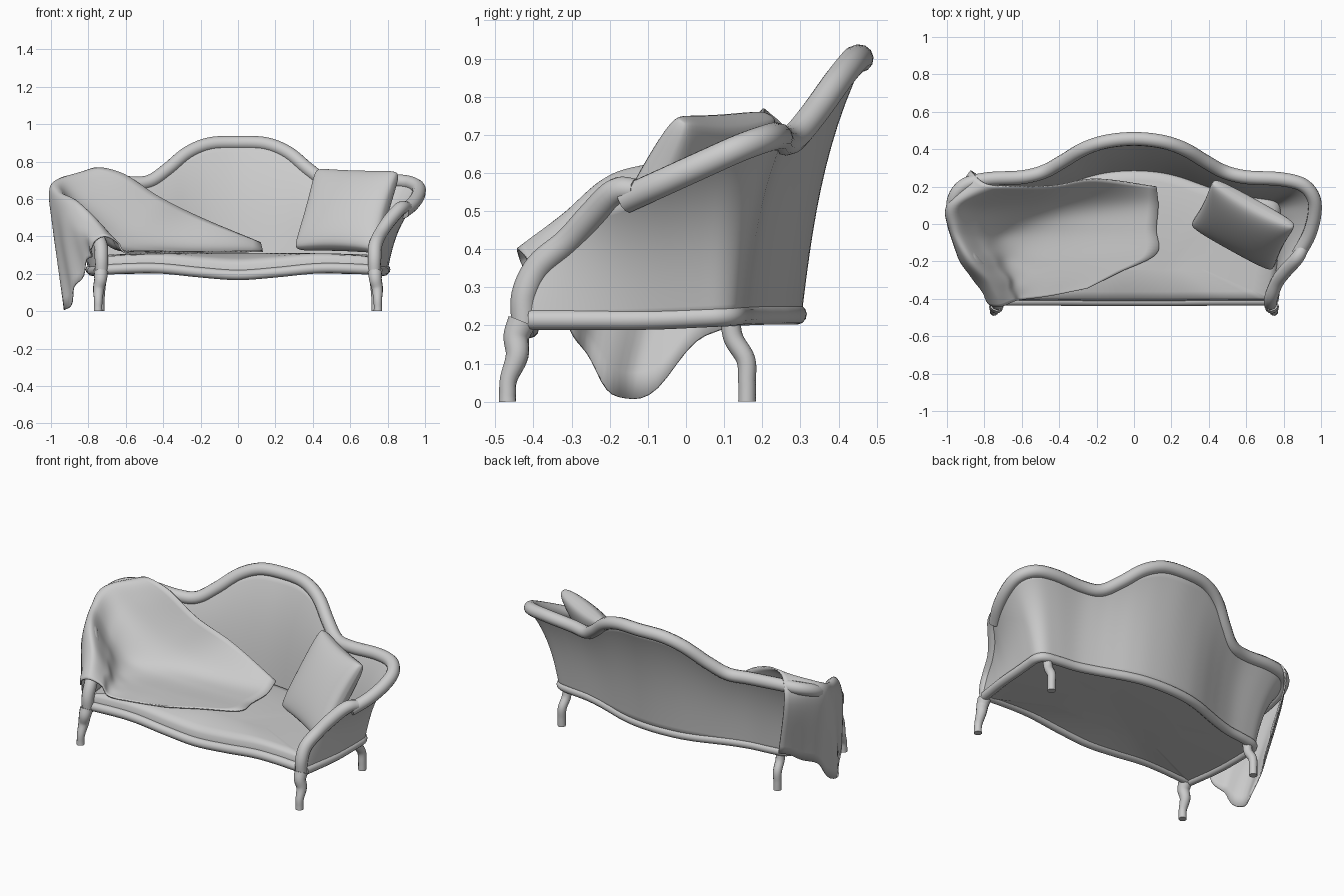
import bpy, math
from mathutils import Vector

if "Cube" in bpy.data.objects:
    bpy.data.objects.remove(bpy.data.objects["Cube"])

def spline(pts, n=6):
    """Catmull-Rom samples through points of any dimension."""
    p = [Vector(q) for q in pts]
    p = [2 * p[0] - p[1]] + p + [2 * p[-1] - p[-2]]
    out = []
    for i in range(1, len(p) - 2):
        a, b, c, d = p[i - 1:i + 3]
        for k in range(n):
            t = k / n
            out.append(0.5 * (2 * b + (c - a) * t + (2 * a - 5 * b + 4 * c - d) * t * t
                              + (3 * b - a - 3 * c + d) * t ** 3))
    return out + [p[-2]]

def mirror(half):
    """Extend a right-hand path that ends on x = 0 to the left side (x is item 0, and 3 if paired)."""
    return list(half) + [tuple(-c if i in (0, 3) else c for i, c in enumerate(q))
                         for q in reversed(half[:-1])]

def smooth(ob, angle=50):
    bpy.ops.object.select_all(action='DESELECT')
    ob.select_set(True)
    bpy.context.view_layer.objects.active = ob
    bpy.ops.object.shade_smooth_by_angle(angle=math.radians(angle))

def mesh(name, verts, faces, thick=0.0, offset=0.0):
    me = bpy.data.meshes.new(name)
    me.from_pydata([tuple(v) for v in verts], [], faces)
    ob = bpy.data.objects.new(name, me)
    bpy.context.collection.objects.link(ob)
    if thick:
        m = ob.modifiers.new("thickness", 'SOLIDIFY')
        m.thickness, m.offset = thick, offset
    smooth(ob)
    return ob

def grid(name, rows, thick=0.0, offset=0.0):
    w = len(rows[0])
    faces = [(j * w + i, j * w + i + 1, (j + 1) * w + i + 1, (j + 1) * w + i)
             for j in range(len(rows) - 1) for i in range(w - 1)]
    return mesh(name, [v for r in rows for v in r], faces, thick, offset)

def tube(name, pts, radius, n=6):
    """Round bar; points are x, y, z with an optional fourth value as radius."""
    cu = bpy.data.curves.new(name, 'CURVE')
    cu.dimensions, cu.bevel_depth, cu.bevel_resolution = '3D', 1.0, 4
    cu.use_fill_caps = True
    samples = spline(pts, n)
    sp = cu.splines.new('POLY')
    sp.points.add(len(samples) - 1)
    for p, s in zip(sp.points, samples):
        p.co = (s[0], s[1], s[2], 1)
        p.radius = s[3] if len(s) > 3 else radius
    ob = bpy.data.objects.new(name, cu)
    bpy.context.collection.objects.link(ob)
    bpy.ops.object.select_all(action='DESELECT')
    ob.select_set(True)
    bpy.context.view_layer.objects.active = ob
    bpy.ops.object.convert(target='MESH')
    smooth(bpy.context.object)

# Rail path (x, y, z) and the matching points on the base (x, y), right half
post_part = [(.73, -.425, .28, .745, -.41), (.735, -.385, .35, .75, -.38),
             (.765, -.31, .42, .76, -.31), (.81, -.25, .49, .77, -.24)]
rail_part = [(.88, -.16, .53, .778, -.15), (.935, -.06, .575, .782, -.06),
             (.965, .05, .625, .786, .03), (.96, .14, .665, .785, .09),
             (.9, .21, .69, .755, .125), (.78, .24, .695, .68, .14),
             (.6, .25, .685, .56, .155), (.48, .28, .69, .45, .185),
             (.38, .335, .755, .35, .22), (.27, .40, .845, .25, .255),
             (.15, .44, .893, .14, .28), (0, .455, .9, 0, .29)]

# Top rail
tube("top_rail", mirror([p[:3] for p in rail_part]), .037)

# Upholstered back and arms: loft from base to rail
rows = []
path = spline(mirror(post_part + rail_part), 5)
for k in range(13):
    t = k / 12
    f = .5 * t + .5 * t ** 3
    rows.append([(s[3] + (s[0] - s[3]) * f, s[4] + (s[1] - s[4]) * f,
                  .22 + (s[2] - .22) * t) for s in path])
grid("back_and_arms", rows, .025)

# Base rails: side and back, then the waved front
base_half = [(p[3], p[4], .215 + .014 * max(0, min(1, (p[4] + .1) / .3)))
             for p in post_part + rail_part]
back_base = mirror(base_half)
front_base = mirror([(.745, -.41, .22), (.55, -.41, .229), (.4, -.41, .227),
                     (.2, -.412, .207), (0, -.412, .193)])
tube("base_rail", back_base, .027)
tube("front_base_rail", front_base, .027)

# Seat: domed rings inside the base outline, closed below
ring = spline(back_base, 4)[:-1] + spline([(-x, y, z) for x, y, z in front_base], 6)[:-1]
n = len(ring)
mid = Vector((0, -.08, 0))
verts, faces = [], []
levels = [(.5, -.01), (1, -.01), (1, .02), (.985, .055), (.95, .072), (.85, .08), (.5, .085)]
for s, h in levels:
    for r in ring:
        v = mid + (r - mid) * s
        w = max(0, (s - .5) * 2)
        verts.append((v.x, v.y, .225 + (r.z - .225) * w + h))
for j in range(len(levels) - 1):
    for i in range(n):
        k = (i + 1) % n
        faces.append((j * n + i, j * n + k, (j + 1) * n + k, (j + 1) * n + i))
faces += [tuple(range(n))[::-1], tuple(range((len(levels) - 1) * n, len(levels) * n))]
mesh("seat", verts, faces)

# Arm posts and legs on both sides
for side, s in (("right", 1), ("left", -1)):
    def flip(pts):
        return [(s * p[0], *p[1:]) for p in pts]
    tube(side + "_arm_post", flip([(.905, -.13, .555, .03), (.87, -.185, .55, .036),
         (.81, -.25, .485, .037), (.765, -.31, .42, .036), (.735, -.385, .355, .037),
         (.73, -.422, .28, .036), (.73, -.425, .2, .033)]), .036)
    tube(side + "_front_leg", flip([(.733, -.43, .21, .038), (.735, -.445, .17, .034),
         (.745, -.443, .12, .03), (.747, -.465, .06, .023), (.748, -.468, .02, .022),
         (.748, -.468, 0, .023)]), .03)
    tube(side + "_rear_leg", flip([(.73, .115, .22, .026), (.73, .125, .165, .026),
         (.735, .157, .11, .025), (.737, .16, .05, .023), (.737, .16, 0, .023)]), .024)

# Pillow leaning in the right corner
wide, tall = Vector((.22, -.122, -.007)), Vector((.058, .115, .212))
out = wide.cross(tall).normalized()
centre = Vector((.583, -.005, .537))
N = 24
for name, sgn in (("pillow_front", 1), ("pillow_back", -1)):
    rows = []
    for j in range(N + 1):
        row = []
        for i in range(N + 1):
            u, v = (math.sin(math.pi / 2 * (2 * q / N - 1)) for q in (i, j))
            bulge = .08 * (max(0, 1 - u ** 2) * max(0, 1 - v ** 2)) ** .3
            k = 1 - .05 * (u * v) ** 8
            a, b = u * k * (.96 + .06 * v * v), v * k * (.96 + .06 * u * u)
            row.append(centre + wide * a + tall * b + out * bulge * sgn)
        rows.append(row if sgn > 0 else row[::-1])
    grid(name, rows)

# Blanket: each row runs from the outer hem, over the left arm, across the seat
drape = [
    [(-.80, .24, .27), (-.87, .285, .64), (-.79, .215, .757), (-.62, .2, .735),
     (-.42, .205, .61), (-.2, .24, .5), (.12, .2, .365)],
    [(-.90, .05, .17), (-.995, .1, .6), (-.955, .1, .70), (-.83, .09, .61),
     (-.57, .09, .45), (-.3, .1, .36), (.13, .1, .33)],
    [(-.92, -.14, 0), (-.99, -.02, .53), (-.95, -.04, .635), (-.83, -.06, .5),
     (-.66, -.04, .36), (-.35, -.03, .322), (.12, -.03, .32)],
    [(-.87, -.26, .12), (-.925, -.2, .48), (-.87, -.2, .59), (-.77, -.18, .46),
     (-.66, -.18, .335), (-.4, -.2, .319), (.12, -.16, .32)],
    [(-.80, -.34, .27), (-.83, -.33, .42), (-.77, -.32, .49), (-.69, -.3, .41),
     (-.62, -.3, .325), (-.4, -.3, .316), (-.08, -.26, .318)],
    [(-.78, -.415, .33), (-.765, -.435, .375), (-.71, -.44, .40), (-.65, -.415, .375),
     (-.6, -.405, .312), (-.45, -.385, .31), (-.25, -.345, .315)]]
cols = list(zip(*[spline(r, 8) for r in drape]))
rows = []
for i, c in enumerate(cols):
    u = i / (len(cols) - 1)
    line = spline(c, 8)
    amp = .012 * max(0, 1 - abs(u - .52) / .2) + .014 * max(0, 1 - u / .2)
    for j, p in enumerate(line):
        fold = amp * math.sin(j * .85 + 5 * u)
        p += Vector((-.6 * fold, 0, .6 * fold))
    rows.append(line)
grid("blanket", rows, .008)
